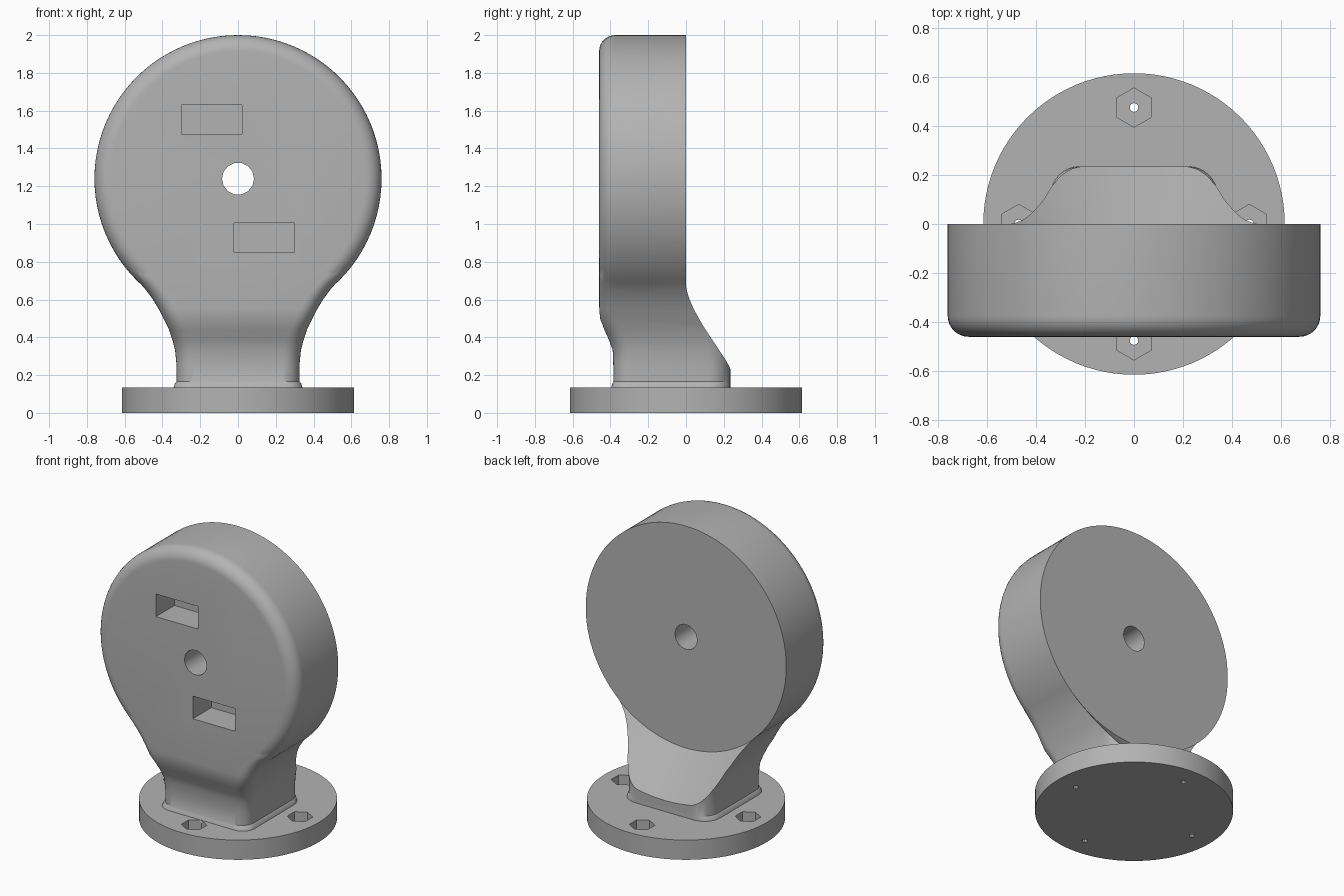
import bpy, bmesh
from math import sin, cos, pi, sqrt

cube = bpy.data.objects.get("Cube")
if cube:
    bpy.data.objects.remove(cube)

grey = bpy.data.materials.new("plain_grey")
grey.use_nodes = True
grey.diffuse_color = (0.45, 0.45, 0.45, 1)
grey.node_tree.nodes["Principled BSDF"].inputs["Base Color"].default_value = (0.45, 0.45, 0.45, 1)

HEAD_Z, HEAD_R = 1.24, 0.76
FRONT, BASE_TOP = -0.46, 0.135


def loft(name, rings):
    """Closed solid through rings that have equal point counts."""
    bm = bmesh.new()
    loops = [[bm.verts.new(p) for p in ring] for ring in rings]
    n = len(loops[0])
    for a, b in zip(loops, loops[1:]):
        for i in range(n):
            j = (i + 1) % n
            bm.faces.new((a[i], a[j], b[j], b[i]))
    bm.faces.new(loops[0])
    bm.faces.new(loops[-1])
    bmesh.ops.recalc_face_normals(bm, faces=bm.faces)
    mesh = bpy.data.meshes.new(name)
    bm.to_mesh(mesh)
    bm.free()
    mesh.materials.append(grey)
    ob = bpy.data.objects.new(name, mesh)
    bpy.context.collection.objects.link(ob)
    return ob


def ring_y(y, r, n=96):
    """Circle around the head axis."""
    return [(r * cos(2 * pi * i / n), y, HEAD_Z + r * sin(2 * pi * i / n)) for i in range(n)]


def ring_z(x, y, z, r, n=96):
    """Upright circle or polygon with a corner toward +y."""
    return [(x + r * sin(2 * pi * i / n), y + r * cos(2 * pi * i / n), z) for i in range(n)]


def rounded_rect(w, front, back, rf, rb, z, steps=8):
    """Horizontal neck section with separate front and back corner radii."""
    pts = []
    for cx, cy, r, start in ((w - rb, back - rb, rb, 0), (rb - w, back - rb, rb, 1),
                             (rf - w, front + rf, rf, 2), (w - rf, front + rf, rf, 3)):
        for k in range(steps + 1):
            a = (start + k / steps) * pi / 2
            pts.append((cx + r * cos(a), cy + r * sin(a), z))
    return pts


def box(name, x, y, z):
    return loft(name, [[(x[0], y[0], h), (x[1], y[0], h), (x[1], y[1], h), (x[0], y[1], h)]
                       for h in z])


def combine(target, other, operation):
    mod = target.modifiers.new("combine", "BOOLEAN")
    mod.operation, mod.object, mod.solver = operation, other, "EXACT"
    bpy.ops.object.select_all(action="DESELECT")
    target.select_set(True)
    bpy.context.view_layer.objects.active = target
    bpy.ops.object.modifier_apply(modifier=mod.name)
    bpy.data.objects.remove(other)


# Round head with a softened front rim
RIM = 0.085
rim = [(FRONT + RIM * (1 - sin(a)), HEAD_R - RIM * (1 - cos(a)))
       for a in (pi / 2 * (1 - k / 8) for k in range(9))]
body = loft("head_and_neck", [ring_y(y, r) for y, r in rim] + [ring_y(0.01, HEAD_R)])

# Neck flaring from the foot into the head: height, half width, front
sections = [(0.12, 0.345, -0.40), (0.155, 0.335, -0.39), (0.165, 0.325, -0.385),
            (0.25, 0.325, -0.385), (0.33, 0.333, -0.388), (0.38, 0.345, -0.405),
            (0.44, 0.365, -0.432), (0.50, 0.395, -0.455), (0.55, 0.42, -0.459),
            (0.60, 0.45, -0.459), (0.65, 0.487, -0.459), (0.69, 0.522, -0.459),
            (0.73, 0.558, -0.459), (0.85, 0.58, -0.45)]
neck = loft("neck", [rounded_rect(w, f, 0.235, 0.09, 0.12, z) for z, w, f in sections])
combine(body, neck, "UNION")

# Conical clearance that leaves the back flat and the neck sloping
clearance = loft("clearance", [ring_y(0, HEAD_R + 0.001), ring_y(0.235, 1.03),
                               ring_y(0.3, 1.105)])
combine(body, clearance, "DIFFERENCE")

# Axle hole and two front pockets, symmetric by half a turn
combine(body, loft("axle_hole", [ring_y(-0.6, 0.085, 14), ring_y(0.1, 0.085, 14)]), "DIFFERENCE")
for s in (-1, 1):
    x = sorted((0.30 * s, -0.02 * s))
    z = sorted((HEAD_Z - 0.235 * s, HEAD_Z - 0.39 * s))
    combine(body, box("pocket", x, (-0.6, -0.26), z), "DIFFERENCE")

# Round foot with four hexagonal screw sockets
foot = loft("foot", [ring_z(0, 0, 0, 0.615), ring_z(0, 0, BASE_TOP, 0.615)])
for x, y in ((0.47, 0), (-0.47, 0), (0, 0.475), (0, -0.475)):
    combine(foot, loft("socket", [ring_z(x, y, 0.05, 0.08, 6), ring_z(x, y, 0.2, 0.08, 6)]),
            "DIFFERENCE")
    combine(foot, loft("screw_hole", [ring_z(x, y, -0.1, 0.018, 10), ring_z(x, y, 0.1, 0.018, 10)]),
            "DIFFERENCE")
combine(body, foot, "UNION")
body.name = "round_bracket"

bpy.ops.object.select_all(action="DESELECT")
body.select_set(True)
bpy.context.view_layer.objects.active = body
bpy.ops.object.shade_smooth_by_angle(angle=pi / 6)
